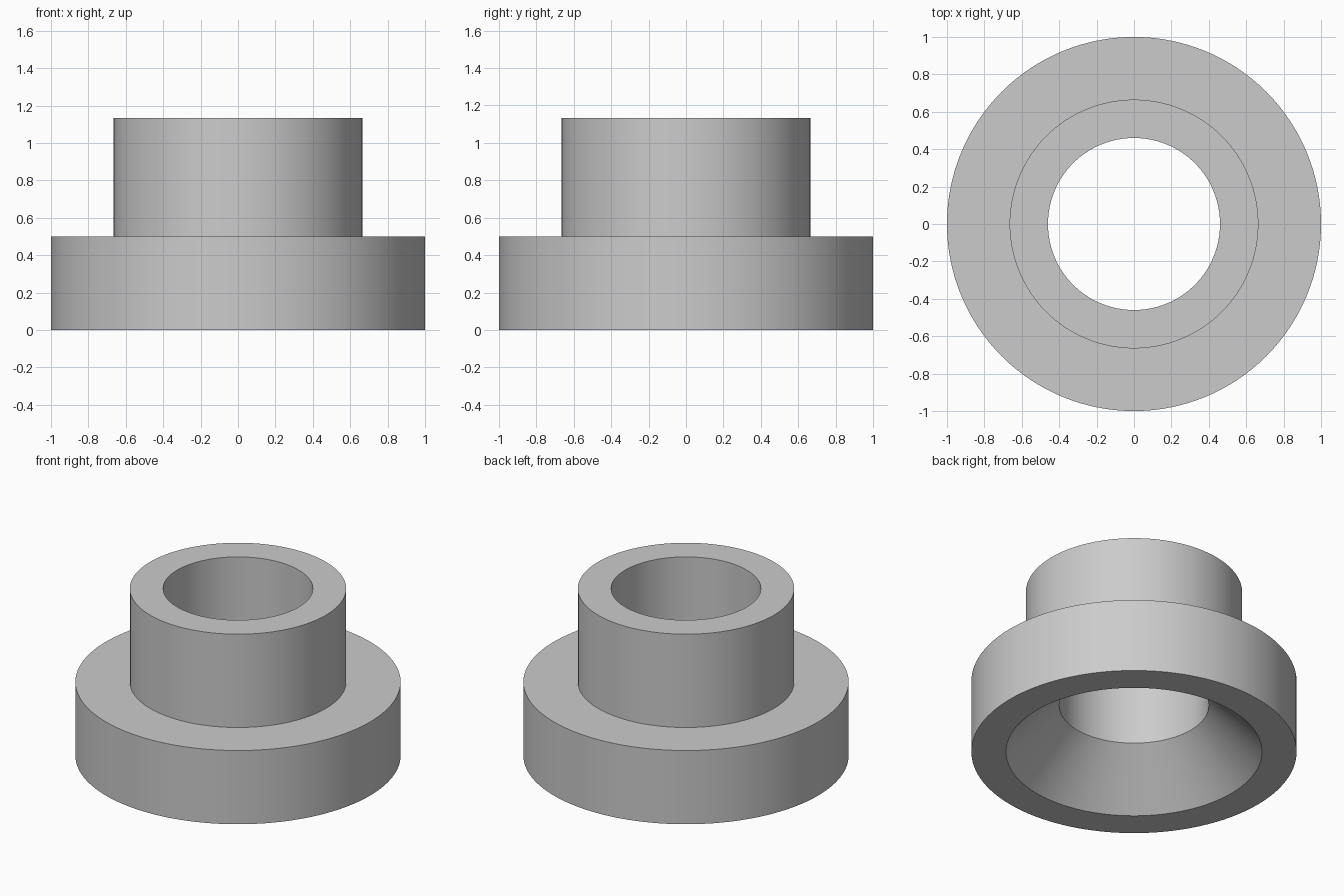
import bpy
import bmesh
import math

SEGMENTS = 128

cube = bpy.data.objects.get("Cube")
if cube:
    bpy.data.objects.remove(cube, do_unlink=True)

# Plain grey material
grey = bpy.data.materials.new("plain_grey")
grey.use_nodes = True
colour = (0.6, 0.6, 0.6, 1.0)
grey.diffuse_color = colour
grey.node_tree.nodes["Principled BSDF"].inputs["Base Color"].default_value = colour


def lathe(name, profile, material):
    """Revolve a closed (radius, height) profile around z."""
    bm = bmesh.new()
    verts = [bm.verts.new((r, 0, z)) for r, z in profile]
    edges = [bm.edges.new((v, verts[(i + 1) % len(verts)]))
             for i, v in enumerate(verts)]
    bmesh.ops.spin(bm, geom=verts + edges, cent=(0, 0, 0), axis=(0, 0, 1),
                   angle=math.tau, steps=SEGMENTS)
    bmesh.ops.remove_doubles(bm, verts=bm.verts[:], dist=1e-4)
    bmesh.ops.recalc_face_normals(bm, faces=bm.faces[:])
    mesh = bpy.data.meshes.new(name)
    bm.to_mesh(mesh)
    bm.free()
    mesh.materials.append(material)
    obj = bpy.data.objects.new(name, mesh)
    bpy.context.collection.objects.link(obj)
    return obj


# Flanged bushing: wide flange, narrower collar, bore with a 45 degree countersink
bore, collar, flange = 0.46, 0.665, 1.0
flange_top, collar_top, sink_depth = 0.5, 1.133, 0.327
bushing = lathe("flanged_bushing", [
    (bore + sink_depth, 0),
    (flange, 0),
    (flange, flange_top),
    (collar, flange_top),
    (collar, collar_top),
    (bore, collar_top),
    (bore, sink_depth),
], grey)

# Smooth round walls with crisp rims
bpy.ops.object.select_all(action="DESELECT")
bushing.select_set(True)
bpy.context.view_layer.objects.active = bushing
bpy.ops.object.shade_smooth_by_angle(angle=math.radians(30))
